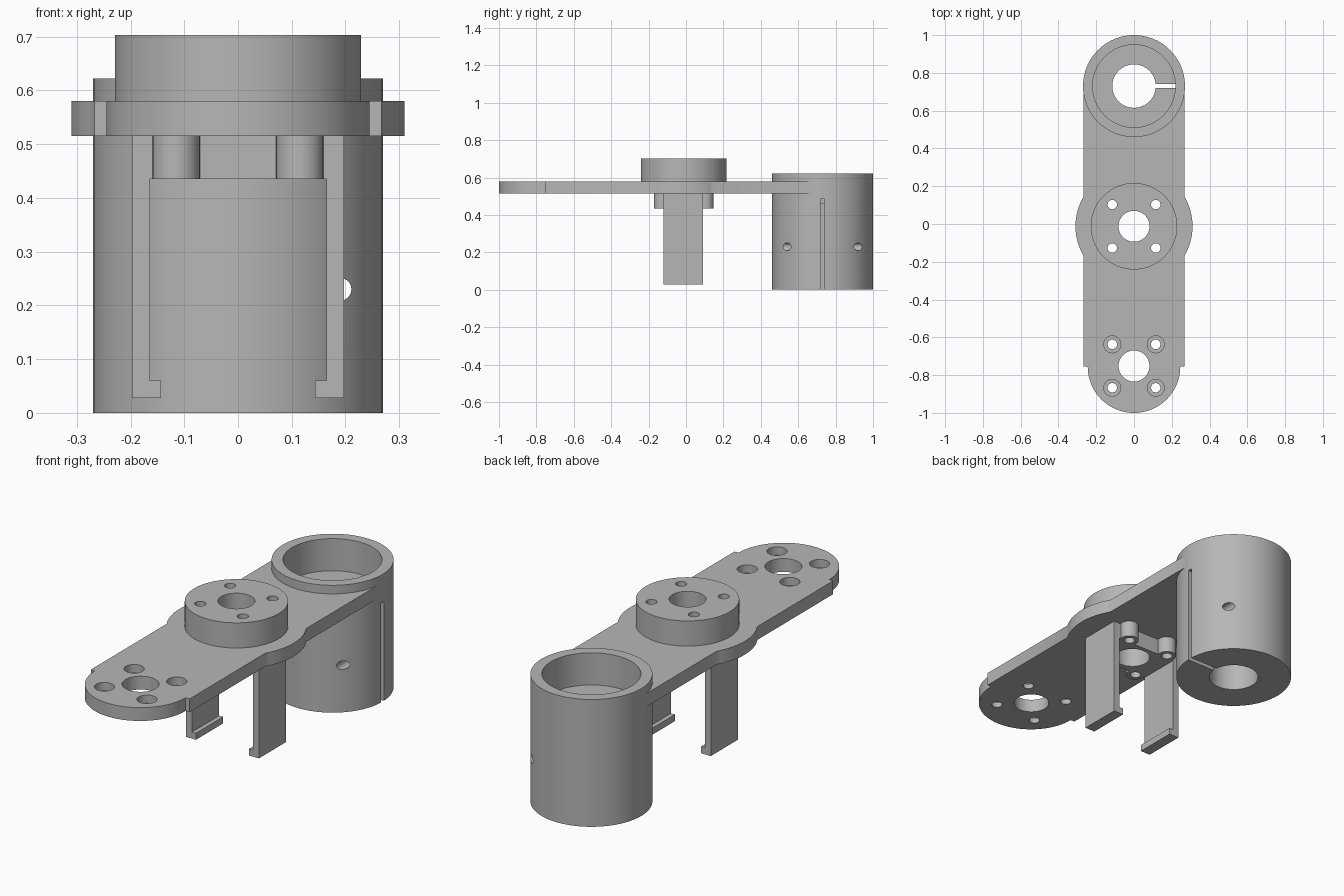
import bpy, bmesh, math
from mathutils import Matrix, Vector

if "Cube" in bpy.data.objects:
    bpy.data.objects.remove(bpy.data.objects["Cube"], do_unlink=True)

grey = bpy.data.materials.new("plain_grey")
grey.use_nodes = True
COLOUR = (0.47, 0.47, 0.47, 1)
grey.diffuse_color = COLOUR
grey.node_tree.nodes["Principled BSDF"].inputs["Base Color"].default_value = COLOUR

# Main levels and centres
PLATE_LOW, PLATE_TOP = 0.515, 0.58
HUB_Y, TUBE_Y, TIP_Y = -0.012, 0.73, -0.752
BOLT = 0.115


def add_object(name, bm):
    mesh = bpy.data.meshes.new(name)
    bmesh.ops.recalc_face_normals(bm, faces=bm.faces)
    bm.to_mesh(mesh)
    bm.free()
    mesh.materials.append(grey)
    obj = bpy.data.objects.new(name, mesh)
    bpy.context.collection.objects.link(obj)
    return obj


def prism(name, outline, z0, z1):
    bm = bmesh.new()
    face = bm.faces.new([bm.verts.new((x, y, z0)) for x, y in outline])
    top = bmesh.ops.extrude_face_region(bm, geom=[face])["geom"]
    moved = [v for v in top if isinstance(v, bmesh.types.BMVert)]
    bmesh.ops.translate(bm, verts=moved, vec=(0, 0, z1 - z0))
    return add_object(name, bm)


def box(name, x0, x1, y0, y1, z0, z1):
    return prism(name, [(x0, y0), (x1, y0), (x1, y1), (x0, y1)], z0, z1)


def arc(cy, r, start, end, steps):
    angles = [start + (end - start) * i / steps for i in range(steps + 1)]
    return [(r * math.cos(a), cy + r * math.sin(a)) for a in angles]


def cylinder(name, x, y, r, z0, z1, sides=48):
    outline = [(x + px, py) for px, py in arc(y, r, 0, math.tau, sides)[:-1]]
    return prism(name, outline, z0, z1)


def combine(target, tools, operation="DIFFERENCE"):
    """Apply each tool to the target, then remove the tools."""
    bpy.context.view_layer.objects.active = target
    for tool in tools:
        mod = target.modifiers.new("shape", "BOOLEAN")
        mod.operation = operation
        mod.solver = "EXACT"
        mod.object = tool
        bpy.ops.object.modifier_apply(modifier=mod.name)
        bpy.data.objects.remove(tool, do_unlink=True)


def bolt_pattern(cy, r, z0, z1):
    return [cylinder("tool", sx * BOLT, cy + sy * BOLT, r, z0, z1, 32)
            for sx in (-1, 1) for sy in (-1, 1)]


def hub_holes():
    return [cylinder("tool", 0, HUB_Y, 0.082, 0.3, 0.9)] + bolt_pattern(HUB_Y, 0.025, 0.3, 0.9)


# Arm: rounded tip with a small shoulder, round bulge in the middle
half = 0.267
bulge = math.acos(half / 0.31)
side = arc(-0.755, 0.245, -math.pi / 2, 0, 32)
side += [(half, -0.755)] + arc(HUB_Y, 0.31, -bulge, bulge, 16) + [(half, 0.69)]
outline = side + [(-x, y) for x, y in reversed(side[1:])]
arm = prism("arm", outline, PLATE_LOW, PLATE_TOP)
combine(arm, hub_holes())
combine(arm, [cylinder("tool", 0, TUBE_Y, 0.268, 0.3, 0.9, 96),
              cylinder("tool", 0, TIP_Y, 0.082, 0.3, 0.9)])
combine(arm, bolt_pattern(TIP_Y, 0.025, 0.3, 0.9))
combine(arm, bolt_pattern(TIP_Y, 0.045, PLATE_TOP - 0.04, 0.9))

# Raised round hub
hub = cylinder("hub", 0, HUB_Y, 0.229, PLATE_TOP, 0.703, 80)
combine(hub, hub_holes())

# Mounting block with four corner bosses under the hub
block = box("mounting_block", -0.166, 0.166, -0.12, 0.09, 0.435, PLATE_LOW)
combine(block, bolt_pattern(HUB_Y, 0.044, 0.435, PLATE_LOW), "UNION")
combine(block, hub_holes())

# Pair of hanging clips with inward lips
profile = [(0.165, PLATE_LOW), (0.165, 0.06), (0.143, 0.06),
           (0.143, 0.028), (0.197, 0.028), (0.197, PLATE_LOW)]
for name, s in (("left_clip", 1), ("right_clip", -1)):
    clip = prism(name, profile, -0.09, 0.12)
    clip.data.transform(Matrix.Rotation(math.pi / 2, 4, "X"))
    if s < 0:
        clip.data.transform(Matrix.Scale(-1, 4, Vector((1, 0, 0))))
        clip.data.flip_normals()

# Clamp tube: wide recess on top, narrow bore, slit and cross screw hole
tube = cylinder("clamp_tube", 0, TUBE_Y, 0.27, 0, 0.622, 96)
screw = cylinder("tool", 0.19, 0, 0.021, -1.2, -0.3, 32)
screw.data.transform(Matrix.Translation((0, 0, 0.23)) @ Matrix.Rotation(math.pi / 2, 4, "X"))
combine(tube, [cylinder("tool", 0, TUBE_Y, 0.219, 0.465, 0.9, 80),
               cylinder("tool", 0, TUBE_Y, 0.115, -0.1, 0.9, 64),
               box("tool", 0.05, 0.4, TUBE_Y - 0.011, TUBE_Y + 0.011, -0.1, 0.485),
               screw])

# Smooth curved walls, keep edges crisp
for obj in bpy.context.scene.objects:
    obj.select_set(obj.type == "MESH")
bpy.ops.object.shade_smooth_by_angle(angle=math.radians(30))
